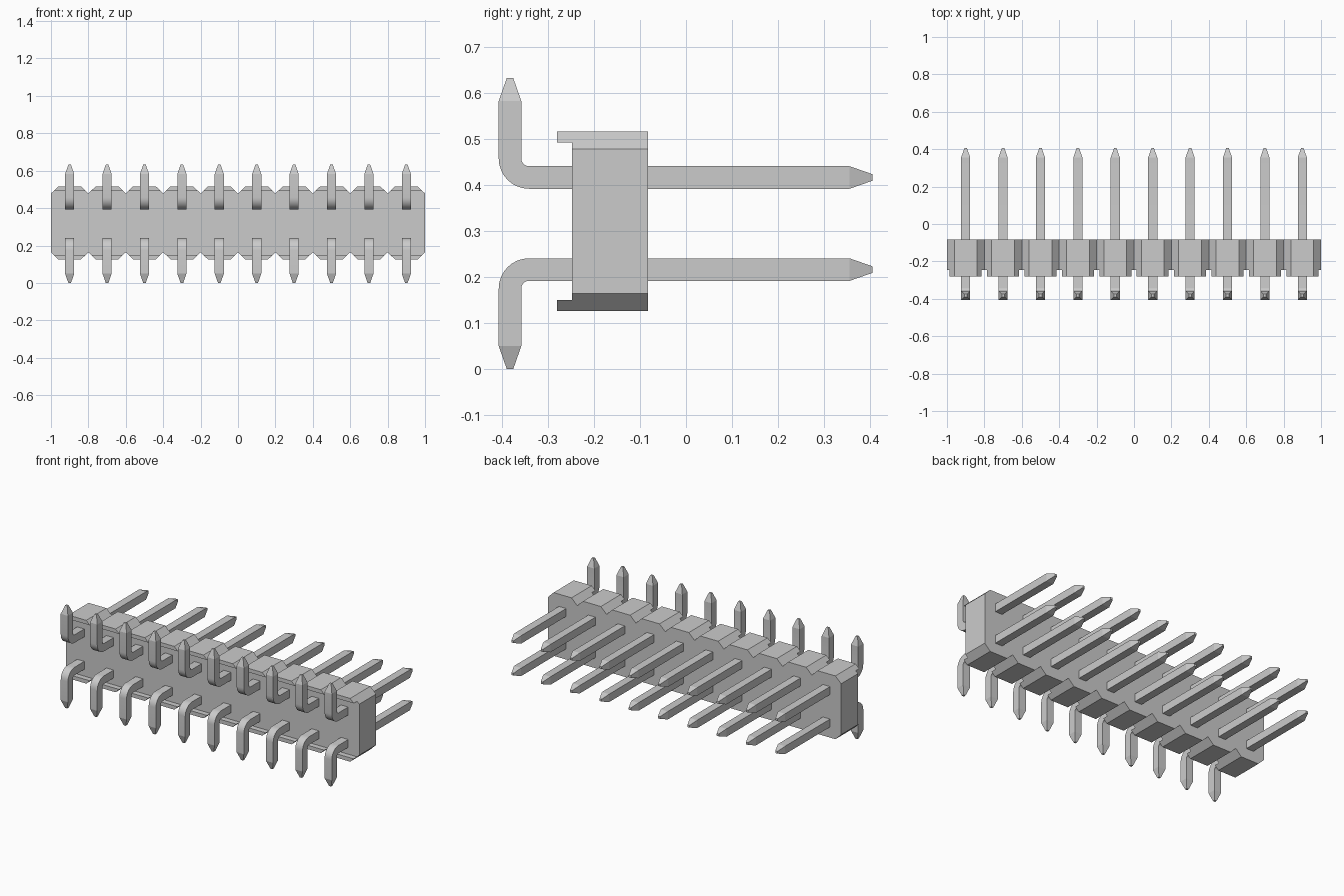
import bpy, bmesh, math
from mathutils import Vector

cube = bpy.data.objects.get("Cube")
if cube:
    bpy.data.objects.remove(cube)

COUNT, PITCH = 10, 0.2
MID = 0.321                      # height of the housing's centre line
FRONT, BACK, LIP = -0.247, -0.083, -0.28
CENTRES = [(i - (COUNT - 1) / 2) * PITCH for i in range(COUNT)]

grey = bpy.data.materials.new("light grey")
grey.use_nodes = True
colour = (0.6, 0.6, 0.6, 1)
grey.diffuse_color = colour
grey.node_tree.nodes["Principled BSDF"].inputs["Base Color"].default_value = colour


def finish(name, bm):
    bmesh.ops.recalc_face_normals(bm, faces=bm.faces)
    mesh = bpy.data.meshes.new(name)
    bm.to_mesh(mesh)
    bm.free()
    mesh.materials.append(grey)
    obj = bpy.data.objects.new(name, mesh)
    bpy.context.collection.objects.link(obj)
    return obj


def extrude_y(bm, outline, y0, y1):
    """Prism of an x-z outline between two depths."""
    face = bm.faces.new([bm.verts.new((x, y0, z)) for x, z in outline])
    moved = bmesh.ops.extrude_face_region(bm, geom=[face], use_keep_orig=True)
    verts = [g for g in moved["geom"] if isinstance(g, bmesh.types.BMVert)]
    bmesh.ops.translate(bm, verts=verts, vec=(0, y1 - y0, 0))


# Housing: a row of chamfered cells sharing one outline
FLAT, TOP, VALLEY, LEDGE = 0.061, 0.195, 0.157, 0.171
upper = [(-1, MID + VALLEY)]
for c in CENTRES:
    upper += [(c - FLAT, MID + TOP), (c + FLAT, MID + TOP),
              (c + PITCH / 2, MID + VALLEY)]
lower = [(x, 2 * MID - z) for x, z in reversed(upper)]
bm = bmesh.new()
extrude_y(bm, upper + lower, FRONT, BACK)
finish("housing", bm)

# Small overhanging lips at the front of every cell, above and below
wide = FLAT + (TOP - LEDGE) / (TOP - VALLEY) * (PITCH / 2 - FLAT)
for side, name in ((1, "upper_lips"), (-1, "lower_lips")):
    bm = bmesh.new()
    for c in CENTRES:
        extrude_y(bm, [(c - wide, MID + side * LEDGE), (c - FLAT, MID + side * TOP),
                       (c + FLAT, MID + side * TOP), (c + wide, MID + side * LEDGE)],
                  LIP, FRONT)
    finish(name, bm)


# Bent square pins with tapered ends
HALF, TIP, TAPER, BEND = 0.0245, 0.007, 0.05, 0.041
REACH, STEM_Y, PIN_MID, ROW = 0.405, -0.382, 0.316, 0.1


def build_pin(name, x, side):
    z = PIN_MID + side * ROW
    end = PIN_MID + side * PIN_MID
    # each station: depth, height, sweep angle, half thickness
    path = [(REACH, z, 0, TIP), (REACH - TAPER, z, 0, HALF)]
    for i in range(9):
        a = math.pi / 2 * i / 8
        path.append((STEM_Y + BEND - BEND * math.sin(a),
                     z + side * BEND * (1 - math.cos(a)), a, HALF))
    path += [(STEM_Y, end - side * TAPER, math.pi / 2, HALF),
             (STEM_Y, end, math.pi / 2, TIP)]
    bm = bmesh.new()
    rings = []
    for y, h, a, r in path:
        across = Vector((0, math.sin(a), side * math.cos(a)))
        rings.append([bm.verts.new(Vector((x + sx * r, y, h)) + across * (sn * r))
                      for sx, sn in ((-1, -1), (1, -1), (1, 1), (-1, 1))])
    for a, b in zip(rings, rings[1:]):
        for i in range(4):
            j = (i + 1) % 4
            bm.faces.new((a[i], a[j], b[j], b[i]))
    bm.faces.new(rings[0])
    bm.faces.new(rings[-1])
    return finish(name, bm)


pins = []
for n, c in enumerate(CENTRES, 1):
    pins.append(build_pin(f"upper_pin_{n}", c, 1))
    pins.append(build_pin(f"lower_pin_{n}", c, -1))

# Smooth the bends and keep the square edges sharp
bpy.ops.object.select_all(action='DESELECT')
for pin in pins:
    pin.select_set(True)
bpy.context.view_layer.objects.active = pins[0]
bpy.ops.object.shade_smooth_by_angle(angle=math.radians(15))
